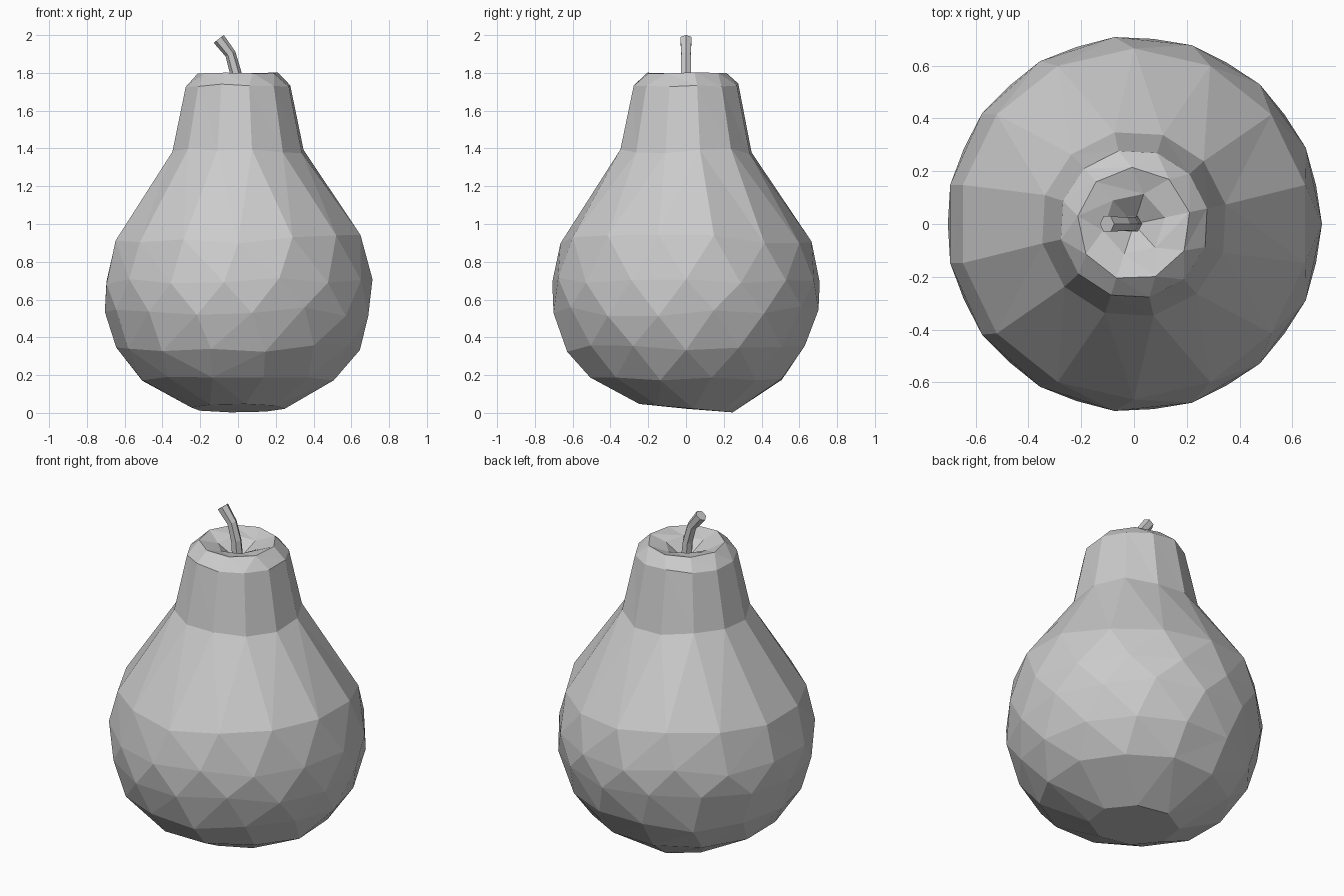
import bpy, bmesh, math, random

if "Cube" in bpy.data.objects:
    bpy.data.objects.remove(bpy.data.objects["Cube"])

random.seed(4)
TAU = 2 * math.pi


def ring(bm, n, r, z, phase, jitter=0.0, tilt=0.0):
    """Ring of (angle, vertex) pairs; tilt slopes the ring down toward the back."""
    out = []
    for i in range(n):
        a = (i + phase) * TAU / n
        x, y = r * math.cos(a), r * math.sin(a)
        dz = random.uniform(-jitter, jitter)
        out.append((a, bm.verts.new((x, y, z + dz - tilt * y))))
    return out


def stitch(bm, lo, hi):
    """Triangulated band between two rings of any side counts."""
    i = j = 0
    n, m = len(lo), len(hi)

    def at(rg, k):
        return rg[k % len(rg)][0] + TAU * (k // len(rg))

    while i < n or j < m:
        a, b = lo[i % n][1], hi[j % m][1]
        if j >= m or (i < n and at(lo, i + 1) <= at(hi, j + 1)):
            bm.faces.new((a, lo[(i + 1) % n][1], b))
            i += 1
        else:
            bm.faces.new((a, hi[(j + 1) % m][1], b))
            j += 1


def fan(bm, rg, z):
    c = bm.verts.new((0, 0, z))
    for k in range(len(rg)):
        bm.faces.new((rg[k][1], rg[(k + 1) % len(rg)][1], c))


# Pear body: sides, radius, height, phase, jitter, tilt
profile = [
    (8, 0.25, 0.025, 0.2, 0.0, 0.09),
    (12, 0.525, 0.18, 0.5, 0.012, 0.0),
    (14, 0.645, 0.34, 0.0, 0.02, 0.0),
    (15, 0.705, 0.54, 0.5, 0.03, 0.0),
    (15, 0.712, 0.70, 0.0, 0.03, 0.0),
    (14, 0.665, 0.92, 0.5, 0.025, 0.0),
    (12, 0.355, 1.385, 0.4, 0.015, 0.0),
    (12, 0.283, 1.735, 0.4, 0.01, 0.0),
    (9, 0.215, 1.80, 0.3, 0.003, 0.0),
    (6, 0.12, 1.77, 0.2, 0.01, 0.0),
]
bm = bmesh.new()
rings = [ring(bm, *p) for p in profile]
for lo, hi in zip(rings, rings[1:]):
    stitch(bm, lo, hi)
fan(bm, rings[0], 0.022)
fan(bm, rings[-1], 1.68)
bmesh.ops.recalc_face_normals(bm, faces=bm.faces[:])
mesh = bpy.data.meshes.new("pear_body")
bm.to_mesh(mesh)
bm.free()
bpy.context.collection.objects.link(bpy.data.objects.new("pear_body", mesh))

# Bent stem: six-sided tube along a short path
path = [(0.0, 1.67, 1.0), (-0.012, 1.80, 0.9), (-0.04, 1.90, 0.85), (-0.102, 1.98, 1.0)]
bm = bmesh.new()
loops = []
for k, (x, z, s) in enumerate(path):
    p, q = path[max(k - 1, 0)], path[min(k + 1, len(path) - 1)]
    dx, dz = q[0] - p[0], q[1] - p[1]
    length = math.hypot(dx, dz)
    ux, uz = dz / length, -dx / length
    loop = []
    for i in range(6):
        a = i * TAU / 6
        c, d = 0.034 * s * math.cos(a), 0.034 * s * math.sin(a)
        loop.append((a, bm.verts.new((x + c * ux, d, z + c * uz))))
    loops.append(loop)
for lo, hi in zip(loops, loops[1:]):
    for i in range(6):
        j = (i + 1) % 6
        bm.faces.new((lo[i][1], lo[j][1], hi[j][1], hi[i][1]))
for end in (loops[0], loops[-1]):
    bm.faces.new([v for _, v in end])
bmesh.ops.recalc_face_normals(bm, faces=bm.faces[:])
mesh = bpy.data.meshes.new("stem")
bm.to_mesh(mesh)
bm.free()
bpy.context.collection.objects.link(bpy.data.objects.new("stem", mesh))
